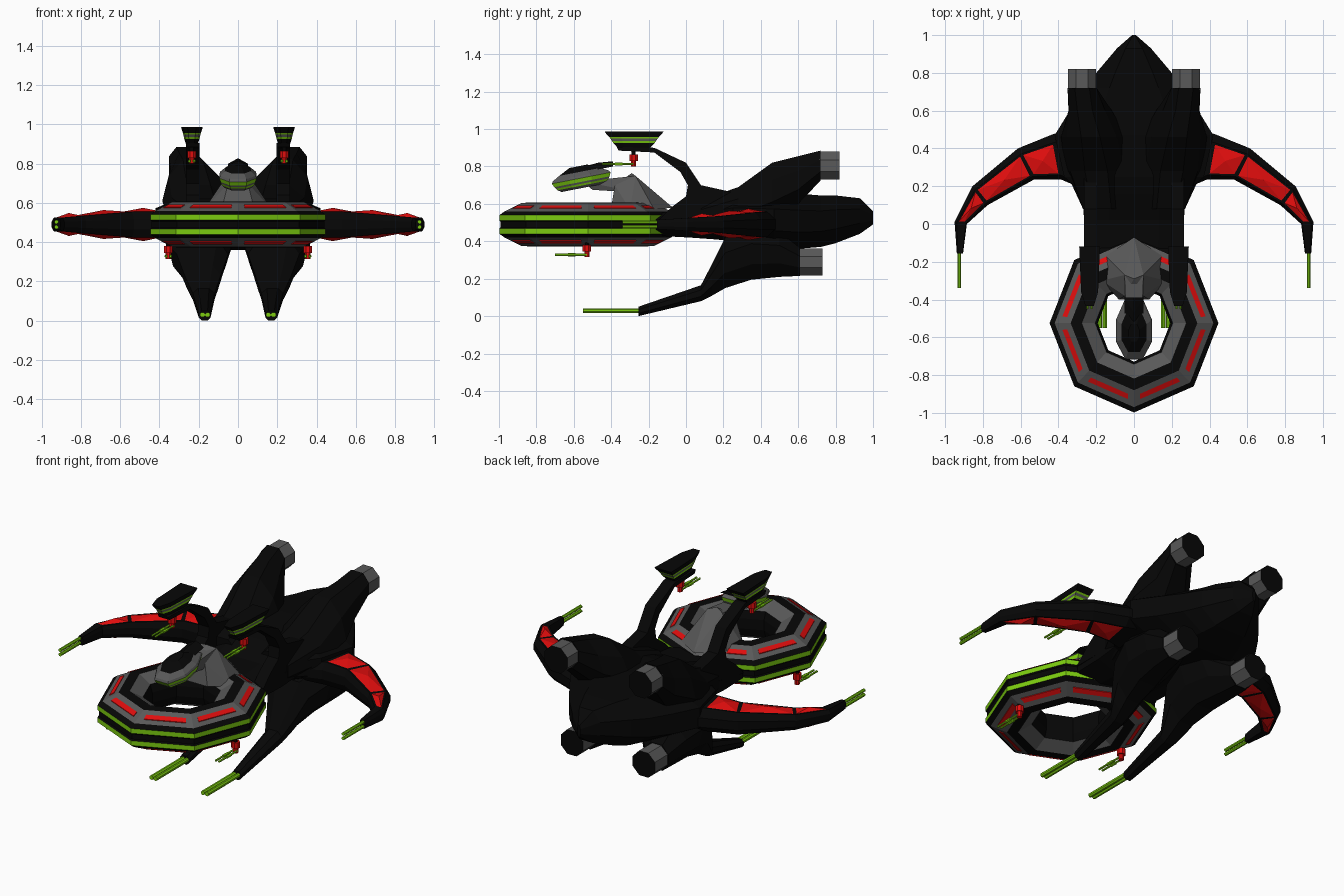
import bpy, bmesh
from math import sin, cos, pi, radians
from mathutils import Vector, Matrix

if "Cube" in bpy.data.objects:
    bpy.data.objects.remove(bpy.data.objects["Cube"])

def mat(name, col):
    m = bpy.data.materials.new(name)
    m.diffuse_color = (*col, 1)
    m.use_nodes = True
    m.node_tree.nodes["Principled BSDF"].inputs["Base Color"].default_value = m.diffuse_color
    return m

MATS = [mat("black", (.002, .002, .002)), mat("grey", (.10, .10, .10)),
        mat("green", (.2, .6, .005)), mat("red", (.75, .004, .004))]
K, G, N, R = range(4)

def finish(name, bm, mirror=False):
    bmesh.ops.recalc_face_normals(bm, faces=bm.faces)
    me = bpy.data.meshes.new(name)
    bm.to_mesh(me)
    bm.free()
    for m in MATS:
        me.materials.append(m)
    ob = bpy.data.objects.new(name, me)
    bpy.context.collection.objects.link(ob)
    if mirror:
        ob.modifiers.new("mirror", 'MIRROR')
    return ob

def skin(bm, rings, mats, closed=False, caps=(K, K)):
    """Bridge rings of points with quads; mats gives one material per band."""
    vs = [[bm.verts.new(p) for p in r] for r in rings]
    n, bands = len(vs[0]), []
    for i in range(len(vs) if closed else len(vs) - 1):
        a, b = vs[i], vs[(i + 1) % len(vs)]
        band = [bm.faces.new((a[j], a[(j + 1) % n], b[(j + 1) % n], b[j])) for j in range(n)]
        for f in band:
            f.material_index = mats[i % len(mats)]
        bands.append(band)
    if not closed:
        for r, c in ((vs[0], caps[0]), (vs[-1], caps[1])):
            bm.faces.new(r).material_index = c
    return bands

def stack(name, plan, layers, centre=(0, 0), closed=False, mirror=False, tilt=0, caps=(K, K)):
    """Scaled copies of a plan outline; layers are (scale, z, material of next band)."""
    bm = bmesh.new()
    rings = [[(centre[0] + x * s, centre[1] + y * s, z) for x, y in plan] for s, z, _ in layers]
    skin(bm, rings, [l[2] for l in layers], closed, caps)
    if tilt:
        c = Vector((centre[0], centre[1], layers[0][1]))
        bmesh.ops.rotate(bm, verts=bm.verts, cent=c, matrix=Matrix.Rotation(tilt, 3, 'X'))
    return finish(name, bm, mirror)

SECTION = [(1, -.4), (1, .4), (.5, 1), (-.5, 1), (-1, .4), (-1, -.4), (-.5, -1), (.5, -1)]

def loft(name, stations, mirror=False):
    """Chamfered sections along y: (y, centre x, half width, z low, z high[, top centre x, top half width])."""
    bm, rings = bmesh.new(), []
    for y, cx, w, a, b, *upper in stations:
        tx, tw = upper or (cx, w)
        ring = []
        for u, v in SECTION:
            t = (v + 1) / 2
            ring.append((cx + (tx - cx) * t + u * (w + (tw - w) * t), y, a + (b - a) * t))
        rings.append(ring)
    skin(bm, rings, [K])
    return finish(name, bm, mirror)

def rod(name, p, q, r, m, n=8, mirror=True, caps=None):
    p, q = Vector(p), Vector(q)
    rot = (q - p).to_track_quat('Z', 'Y')
    ring = [rot @ Vector((r * cos((k + .5) * 2 * pi / n), r * sin((k + .5) * 2 * pi / n), 0)) for k in range(n)]
    bm = bmesh.new()
    skin(bm, [[p + o for o in ring], [q + o for o in ring]], [m], caps=caps or (m, m))
    return finish(name, bm, mirror)

def hull(name, pts, m):
    """Convex solid from points, doubled across x = 0."""
    bm = bmesh.new()
    for x, y, z in pts:
        for s in ((1, -1) if x else (1,)):
            bm.verts.new((x * s, y, z))
    bmesh.ops.convex_hull(bm, input=bm.verts)
    for f in bm.faces:
        f.material_index = m
    return finish(name, bm)

# Octagonal ring at the front: upper profile, then its mirror image below
CY, MID = -.525, .49
octa = [(.447 * sin(k * pi / 4), .473 * cos(k * pi / 4)) for k in range(8)]
top = [(.985, .015), (1, .022), (1, .05), (.94, .07), (.75, .115), (.62, .118), (.46, .075), (.43, .03)]
mats = [K, N, K, G, K, G, K]
ring = [(s, MID + z, m) for (s, z), m in zip(top, mats + [K])]
ring += [(s, MID - z, m) for (s, z), m in zip(top[::-1], mats[::-1] + [K])]
stack("saucer_ring", octa, ring, (0, CY), closed=True)

# Red stripes on the ring slopes
bm = bmesh.new()
for side in (1, -1):
    for k in range(8):
        a, b = Vector(octa[k]), Vector(octa[(k + 1) % 8])
        rows = []
        for lift in (-.004, .004):
            quad = []
            for s, t in ((.88, .12), (.88, .88), (.82, .88), (.82, .12)):
                p = a.lerp(b, t) * s
                z = .07 + (.94 - s) / .19 * .045 + lift
                quad.append((p.x, p.y + CY, MID + side * z))
            rows.append(quad)
        skin(bm, rows, [R], caps=(R, R))
finish("ring_stripes", bm)

# Bridge neck and tilted bridge pod
hull("bridge_neck", [(.15, -.17, .57), (0, -.07, .58), (.17, -.3, .57), (.08, -.4, .58),
                     (.05, -.27, .75), (0, -.29, .765), (.05, -.38, .7)], G)
hull("bridge_arm", [(.05, -.27, .75), (.06, -.25, .66), (.04, -.55, .72), (.03, -.5, .675)], G)
pod = [(.095, -.06), (.095, .06), (.05, .165), (-.05, .165), (-.095, .06), (-.095, -.06), (-.045, -.155), (.045, -.155)]
stack("bridge_pod", pod, [(.72, .685, G), (.85, .698, N), (.9, .708, G), (.94, .718, N),
                          (1, .738, G), (.95, .75, G), (.7, .772, K), (.3, .803, K)],
      (0, -.555), tilt=radians(11), caps=(G, K))
hull("bridge_roof", [(.05, -.39, .80), (0, -.39, .828), (0, -.47, .82), (.05, -.62, .755), (0, -.64, .775)], K)

# Central hull
loft("main_hull", [(-.16, 0, .26, .43, .55), (.02, 0, .265, .42, .57), (.16, 0, .27, .41, .63),
                   (.25, 0, .37, .4, .655), (.47, 0, .42, .37, .66), (.6, 0, .34, .36, .655),
                   (.72, 0, .26, .37, .645), (.8, 0, .2, .39, .645), (.93, 0, .09, .44, .63),
                   (1, 0, .01, .49, .56)])

# Upper engine arms, lower engine arms running into forward claws
loft("upper_engine_arm", [(.08, .17, .10, .45, .62), (.28, .19, .19, .48, .69, .2, .12),
                          (.46, .205, .205, .52, .82, .23, .1), (.6, .22, .13, .6, .855, .26, .08),
                          (.72, .275, .077, .725, .885)], True)
loft("lower_claw", [(-.255, .17, .03, 0, .05), (.08, .175, .055, .08, .165), (.14, .18, .07, .11, .28, .18, .1),
                    (.21, .185, .085, .15, .42, .18, .15), (.35, .2, .11, .195, .47, .19, .19),
                    (.5, .225, .09, .21, .45, .19, .18), (.61, .235, .075, .215, .365)], True)
rod("upper_engine", (.275, .71, .805), (.275, .82, .805), .081, G, caps=(G, K))
rod("lower_engine", (.235, .59, .29), (.235, .73, .29), .078, G, caps=(G, K))

# Curved struts carrying the upper pods
side = [(.32, .6), (.26, .66), (.08, .70), (.0, .82), (-.17, .9), (-.37, .905), (-.36, .885),
        (-.17, .875), (-.03, .77), (.01, .70), (-.0, .64), (-.08, .58), (-.16, .5), (.3, .5)]
bm = bmesh.new()
skin(bm, [[(x, y, z) for y, z in side] for x in (.195, .265)], [K])
finish("pod_strut", bm, True)
wedge = [(.055, .16), (-.055, .16), (-.045, -.08), (-.022, -.155), (.022, -.155), (.045, -.08)]
stack("upper_pod", wedge, [(1, .987, K), (.95, .975, K), (.84, .957, N), (.8, .949, G),
                           (.75, .937, N), (.7, .925, K), (.55, .9, K)], (.235, -.28), mirror=True)

# Swept wings with raised red panels
bm = bmesh.new()
wing = [(.34, .5, .28, .19, .055), (.43, .475, .385, .235, .068), (.615, .40, .53, .235, .065),
        (.855, .20, .775, .10, .045), (.95, .01, .885, 0, .035), (.938, -.155, .905, -.155, .025)]
rings = []
for ox, oy, ix, iy, h in wing:
    o, i = Vector((ox, oy)), Vector((ix, iy))
    rings.append([(*o.lerp(i, t), MID + v * h) for t, v in
                  ((0, -.4), (0, .4), (.18, 1), (.9, 1), (1, .4), (1, -.4), (.9, -1), (.18, -1))])
bands = skin(bm, rings, [K])
panels = [bands[b][j] for b in (1, 2, 3) for j in (2, 6)]
bmesh.ops.recalc_face_normals(bm, faces=bm.faces)
bmesh.ops.inset_individual(bm, faces=panels, thickness=.014)
for f in panels:
    f.material_index = R
bmesh.ops.poke(bm, faces=panels, offset=.018)
finish("wing", bm, True)

# Guns: twin barrels on claws and wing tips
for d in (-.013, .013):
    rod("claw_gun", (.168 + d, -.24, .03), (.168 + d, -.55, .03), .013, N)
    rod("wing_gun", (.925, -.14, MID + d), (.925, -.34, MID + d), .01, N)

# Small turrets under the upper pods and under the ring
for name, x, y, z0, z1 in (("upper_turret", .235, -.28, .905, .80), ("lower_turret", .355, -.53, .42, .315)):
    rod(name + "_post", (x, y, z0), (x, y, z1 + .05), .012, K)
    rod(name + "_body", (x, y, z1 + .065), (x, y, z1 + .03), .024, R)
    rod(name + "_base", (x, y, z1 + .03), (x, y, z1), .015, R)
    for d in (-.011, .011):
        rod(name + "_barrel", (x + d, y, z1 + .013), (x + d, y - .17, z1 + .013), .006, N, 6)
        rod(name + "_sleeve", (x + d, y - .06, z1 + .013), (x + d, y - .1, z1 + .013), .009, N, 6)
